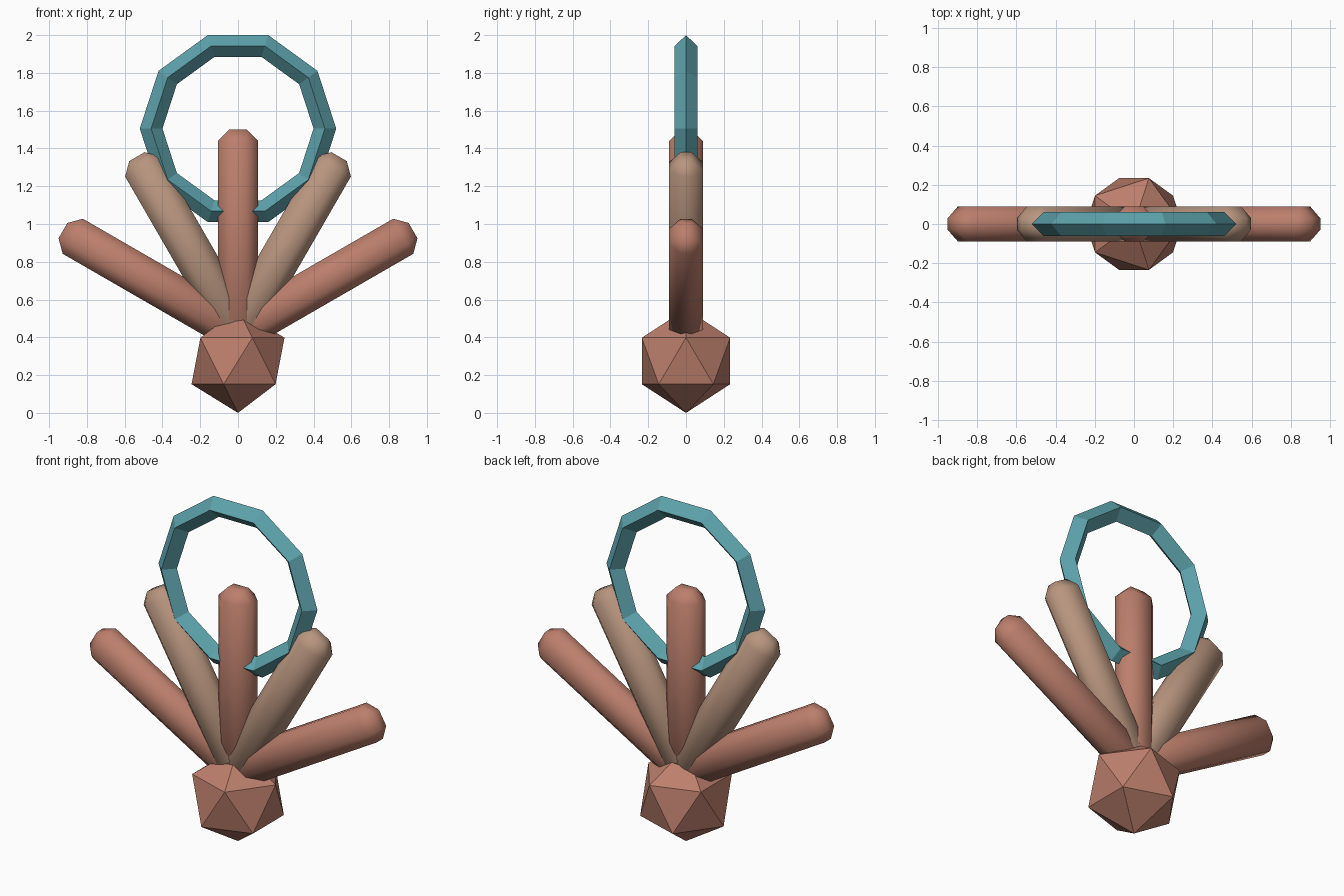
import bpy
from math import radians, sin, cos

if "Cube" in bpy.data.objects:
    bpy.data.objects.remove(bpy.data.objects["Cube"])


def material(name, rgb):
    mat = bpy.data.materials.new(name)
    mat.diffuse_color = (*rgb, 1)
    mat.use_nodes = True
    mat.node_tree.nodes["Principled BSDF"].inputs["Base Color"].default_value = mat.diffuse_color
    return mat


clay = material("clay", (0.50, 0.21, 0.15))
tan = material("tan", (0.48, 0.30, 0.21))
teal = material("teal", (0.11, 0.36, 0.41))


def finish(name, mat):
    ob = bpy.context.object
    ob.name = name
    ob.data.materials.append(mat)
    return ob


# Faceted base gem
bpy.ops.mesh.primitive_ico_sphere_add(subdivisions=1, radius=0.275, location=(0, 0, 0.275))
finish("base_gem", clay)

# Fan of chamfered bars radiating from one pivot
PIVOT, LENGTH = 0.43, 1.07


def bar(name, degrees, mat):
    a = radians(degrees)
    mid = LENGTH / 2
    bpy.ops.mesh.primitive_cube_add(size=1, location=(mid * sin(a), 0, PIVOT + mid * cos(a)))
    ob = finish(name, mat)
    ob.scale = (0.214, 0.178, LENGTH)
    bpy.ops.object.transform_apply(location=False, rotation=False, scale=True)
    ob.rotation_euler = (0, a, 0)
    mod = ob.modifiers.new("chamfer", 'BEVEL')
    mod.width = 0.06
    mod.segments = 1
    bpy.ops.object.modifier_apply(modifier=mod.name)
    bpy.ops.object.shade_smooth_by_angle(angle=radians(46))


bar("centre_bar", 0, clay)
for side, sign in (("left", -1), ("right", 1)):
    bar(f"inner_bar_{side}", 30 * sign, tan)
    bar(f"outer_bar_{side}", 60 * sign, clay)

# Ten-sided ring with a diamond cross-section
bpy.ops.mesh.primitive_torus_add(major_segments=10, minor_segments=4,
                                 major_radius=0.46, minor_radius=0.06,
                                 location=(0, 0, 1.505), rotation=(radians(90), 0, 0))
finish("ring", teal)
bpy.ops.object.shade_flat()
